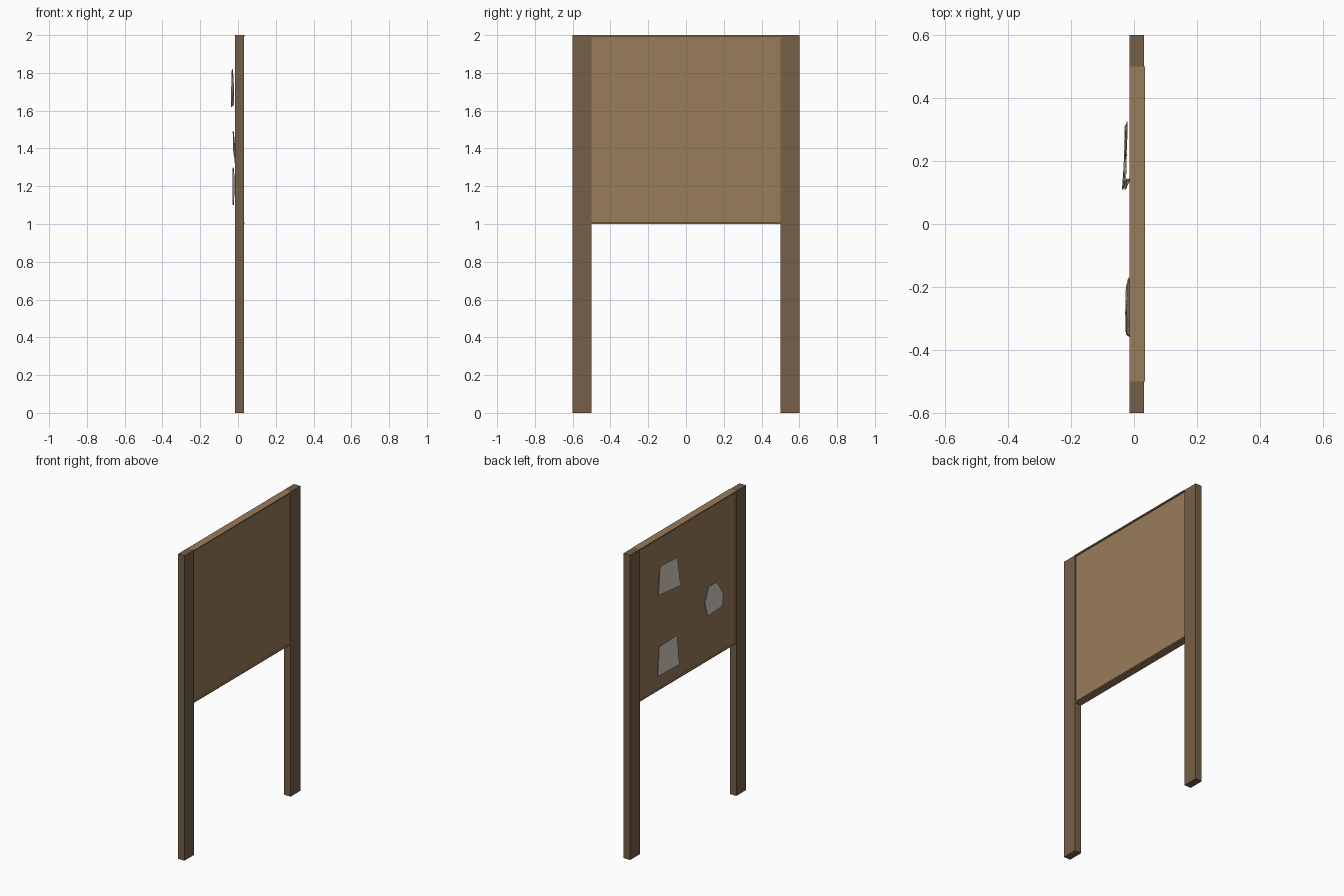
import bpy, bmesh

if "Cube" in bpy.data.objects:
    bpy.data.objects.remove(bpy.data.objects["Cube"])


def material(name, rgb):
    m = bpy.data.materials.new(name)
    m.diffuse_color = (*rgb, 1)
    m.use_nodes = True
    m.node_tree.nodes["Principled BSDF"].inputs["Base Color"].default_value = m.diffuse_color
    return m


DARK = material("dark_wood", (0.18, 0.115, 0.064))
TAN = material("tan_board", (0.32, 0.20, 0.10))
PAPER = material("grey_paper", (0.70, 0.61, 0.55))


def finish(name, bm, mat):
    bmesh.ops.recalc_face_normals(bm, faces=bm.faces)
    me = bpy.data.meshes.new(name)
    bm.to_mesh(me)
    bm.free()
    me.materials.append(mat)
    ob = bpy.data.objects.new(name, me)
    bpy.context.collection.objects.link(ob)
    return ob


def box(name, lo, hi, mat):
    bm = bmesh.new()
    bmesh.ops.create_cube(bm, size=1)
    for v in bm.verts:
        v.co = [(a + b) / 2 + c * (b - a) for a, b, c in zip(lo, hi, v.co)]
    return finish(name, bm, mat)


def paper(name, pts):
    # thin sheet whose corners lift off the board, points are (lift x, y, z)
    bm = bmesh.new()
    n = len(pts)
    back = [bm.verts.new(p) for p in pts]
    front = [bm.verts.new((p[0] - 0.004, p[1], p[2])) for p in pts]
    bm.faces.new(back)
    bm.faces.new(front)
    for i in range(n):
        j = (i + 1) % n
        bm.faces.new((back[i], back[j], front[j], front[i]))
    bmesh.ops.triangulate(bm, faces=[f for f in bm.faces if len(f.verts) > 4])
    return finish(name, bm, PAPER)


# Two upright posts
for side, y in (("left", -0.6), ("right", 0.5)):
    box(side + "_post", (-0.015, y, 0), (0.032, y + 0.1, 2), DARK)

# Board recessed between the posts, with thin lips along top and bottom
box("board", (-0.006, -0.5, 1.0), (0.026, 0.5, 2.0), TAN)
for end, z in (("bottom", 1.0), ("top", 1.992)):
    box(end + "_lip_back", (-0.015, -0.5, z), (-0.006, 0.5, z + 0.008), TAN)
    box(end + "_lip_front", (0.026, -0.5, z), (0.035, 0.5, z + 0.008), TAN)

# Three pinned notes on the back face
paper("upper_note", [(-0.026, 0.31, 1.82), (-0.030, 0.135, 1.81), (-0.020, 0.145, 1.73),
                     (-0.034, 0.11, 1.62), (-0.020, 0.32, 1.63)])
paper("middle_note", [(-0.022, -0.20, 1.49), (-0.024, -0.28, 1.49), (-0.022, -0.35, 1.39),
                      (-0.010, -0.36, 1.30), (-0.008, -0.21, 1.29), (-0.014, -0.17, 1.39)])
paper("lower_note", [(-0.020, 0.31, 1.29), (-0.026, 0.135, 1.30), (-0.010, 0.145, 1.21),
                     (-0.026, 0.11, 1.10), (-0.020, 0.325, 1.10)])
